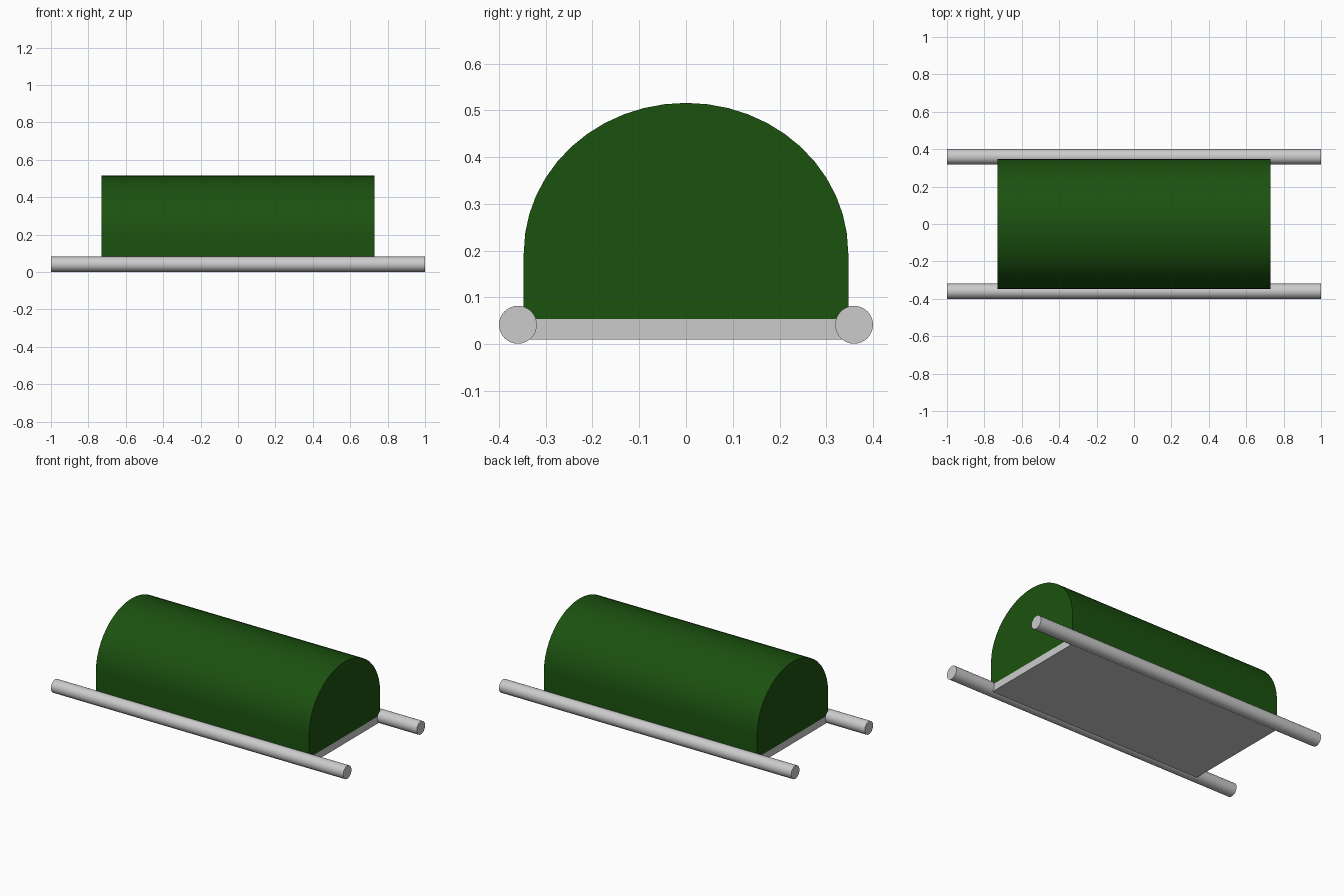
import bpy
from math import cos, sin, pi, radians

if "Cube" in bpy.data.objects:
    bpy.data.objects.remove(bpy.data.objects["Cube"])

HALF_LEN = 0.73

green = bpy.data.materials.new("dark_green")
green.diffuse_color = (0.011, 0.083, 0.0048, 1)
green.use_nodes = True
green.node_tree.nodes["Principled BSDF"].inputs["Base Color"].default_value = green.diffuse_color


def smooth(ob):
    bpy.ops.object.select_all(action='DESELECT')
    ob.select_set(True)
    bpy.context.view_layer.objects.active = ob
    bpy.ops.object.shade_smooth_by_angle(angle=radians(30))


def extrude_x(name, profile, half):
    """Solid made by running a closed (y, z) profile along x."""
    n = len(profile)
    verts = [(x, y, z) for x in (-half, half) for y, z in profile]
    faces = [tuple(reversed(range(n))), tuple(range(n, 2 * n))]
    faces += [(i, (i + 1) % n, n + (i + 1) % n, n + i) for i in range(n)]
    me = bpy.data.meshes.new(name)
    me.from_pydata(verts, [], faces)
    ob = bpy.data.objects.new(name, me)
    bpy.context.collection.objects.link(ob)
    return ob


# Carrying poles
for name, side in (("front_pole", -1), ("back_pole", 1)):
    bpy.ops.mesh.primitive_cylinder_add(vertices=32, radius=0.0405, depth=2,
                                        location=(0, side * 0.3595, 0.0415),
                                        rotation=(0, pi / 2, 0))
    pole = bpy.context.object
    pole.name = name
    smooth(pole)

# Flat bed between the poles
extrude_x("bed", [(-0.345, 0.01), (0.345, 0.01), (0.345, 0.054), (-0.345, 0.054)], HALF_LEN)

# Arched cover: straight sides topped by a half ellipse
STEPS = 24
arch = [(0.347 * cos(pi * i / STEPS), 0.195 + 0.321 * sin(pi * i / STEPS))
        for i in range(STEPS + 1)]
cover = extrude_x("cover", [(-0.347, 0.054), (0.347, 0.054)] + arch, HALF_LEN)
cover.data.materials.append(green)
smooth(cover)
